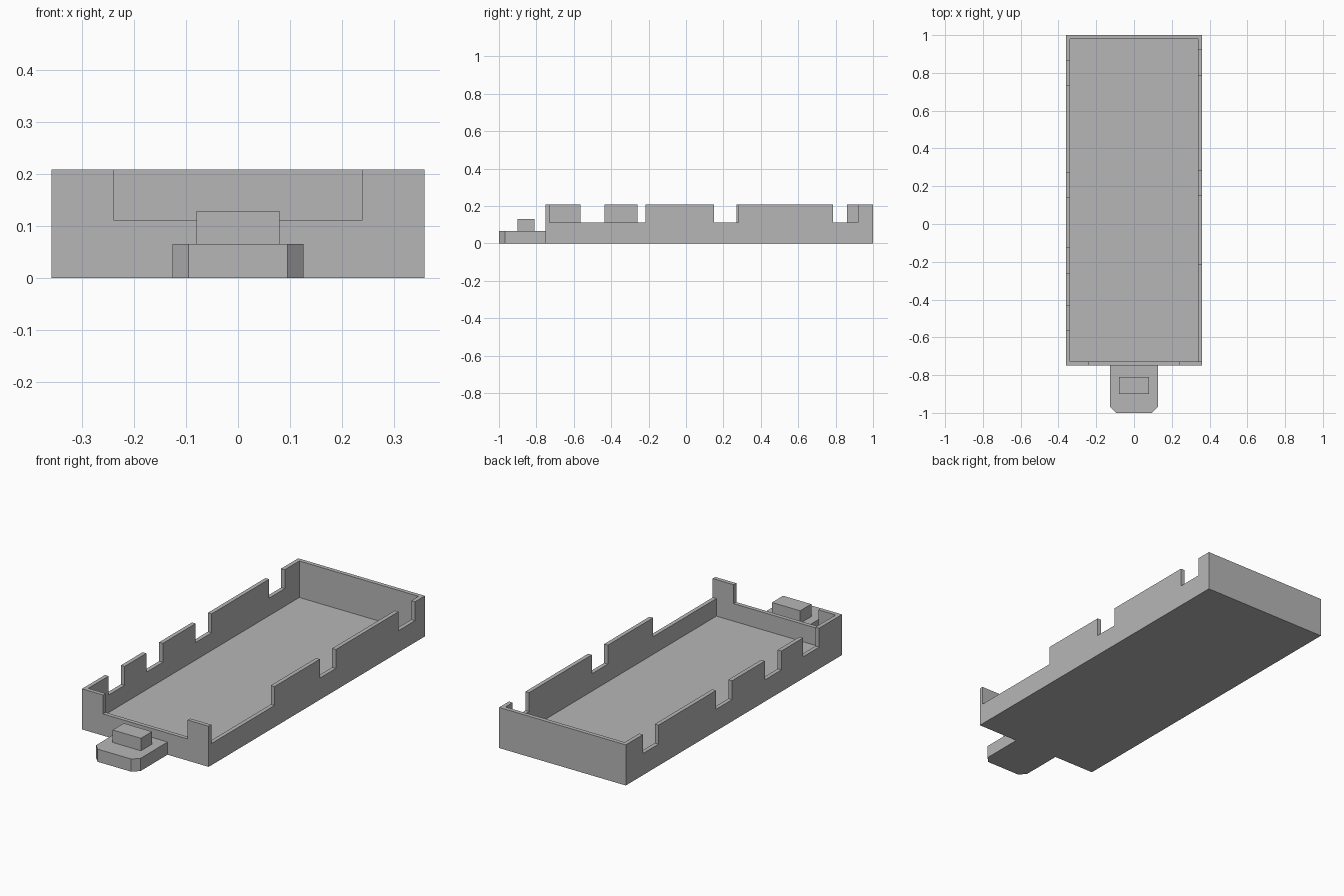
import bpy
import bmesh

cube = bpy.data.objects.get("Cube")
if cube:
    bpy.data.objects.remove(cube, do_unlink=True)

grey = bpy.data.materials.new("plain grey")
grey.use_nodes = True
COLOUR = (0.47, 0.47, 0.47, 1)
grey.diffuse_color = COLOUR
for node in grey.node_tree.nodes:
    if node.type == 'BSDF_PRINCIPLED':
        node.inputs["Base Color"].default_value = COLOUR

HALF, FRONT, BACK, TOP = 0.359, -0.75, 1.0, 0.208
WALL, FLOOR, NOTCH_Z = 0.021, 0.021, 0.111


def box(name, x, y, z):
    """Box object spanning the given (low, high) ranges."""
    bm = bmesh.new()
    bmesh.ops.create_cube(bm, size=1)
    for v in bm.verts:
        v.co = [r[int(c > 0)] for r, c in zip((x, y, z), v.co)]
    mesh = bpy.data.meshes.new(name)
    bm.to_mesh(mesh)
    bm.free()
    mesh.materials.append(grey)
    obj = bpy.data.objects.new(name, mesh)
    bpy.context.collection.objects.link(obj)
    return obj


def cut(target, x, y, z):
    """Subtract a box from the target, then discard the cutter."""
    cutter = box("cutter", x, y, z)
    cutter.hide_render = True
    mod = target.modifiers.new("cut", 'BOOLEAN')
    mod.operation = 'DIFFERENCE'
    mod.solver = 'EXACT'
    mod.object = cutter
    bpy.context.view_layer.objects.active = target
    bpy.ops.object.modifier_apply(modifier=mod.name)
    bpy.data.objects.remove(cutter, do_unlink=True)


# Open tray with a thin floor and thin walls
tray = box("tray", (-HALF, HALF), (FRONT, BACK), (0, TOP))
inner = HALF - WALL
cut(tray, (-inner, inner), (FRONT + WALL, BACK - WALL), (FLOOR, 0.4))

# Notches along the two long walls
above = (NOTCH_Z, 0.4)
for y in [(-0.565, -0.435), (-0.26, -0.125), (0.14, 0.27), (0.735, 0.862)]:
    cut(tray, (-0.45, -0.3), y, above)
for y in [(FRONT + WALL, -0.217), (0.15, 0.28), (0.787, 0.92)]:
    cut(tray, (0.3, 0.45), y, above)

# Wide opening in the front wall
cut(tray, (-0.24, 0.24), (-0.85, -0.7), above)

# Front tab with chamfered outer corners
tab = box("front_tab", (-0.126, 0.126), (-1, FRONT), (0, 0.065))
bm = bmesh.new()
bm.from_mesh(tab.data)
corners = [e for e in bm.edges
           if all(v.co.y < -0.9 for v in e.verts)
           and e.verts[0].co.x == e.verts[1].co.x]
bmesh.ops.bevel(bm, geom=corners, offset=0.031, segments=1, affect='EDGES')
bm.to_mesh(tab.data)
bm.free()

# Raised catch on the tab
box("tab_catch", (-0.08, 0.08), (-0.9, -0.81), (0.065, 0.129))
